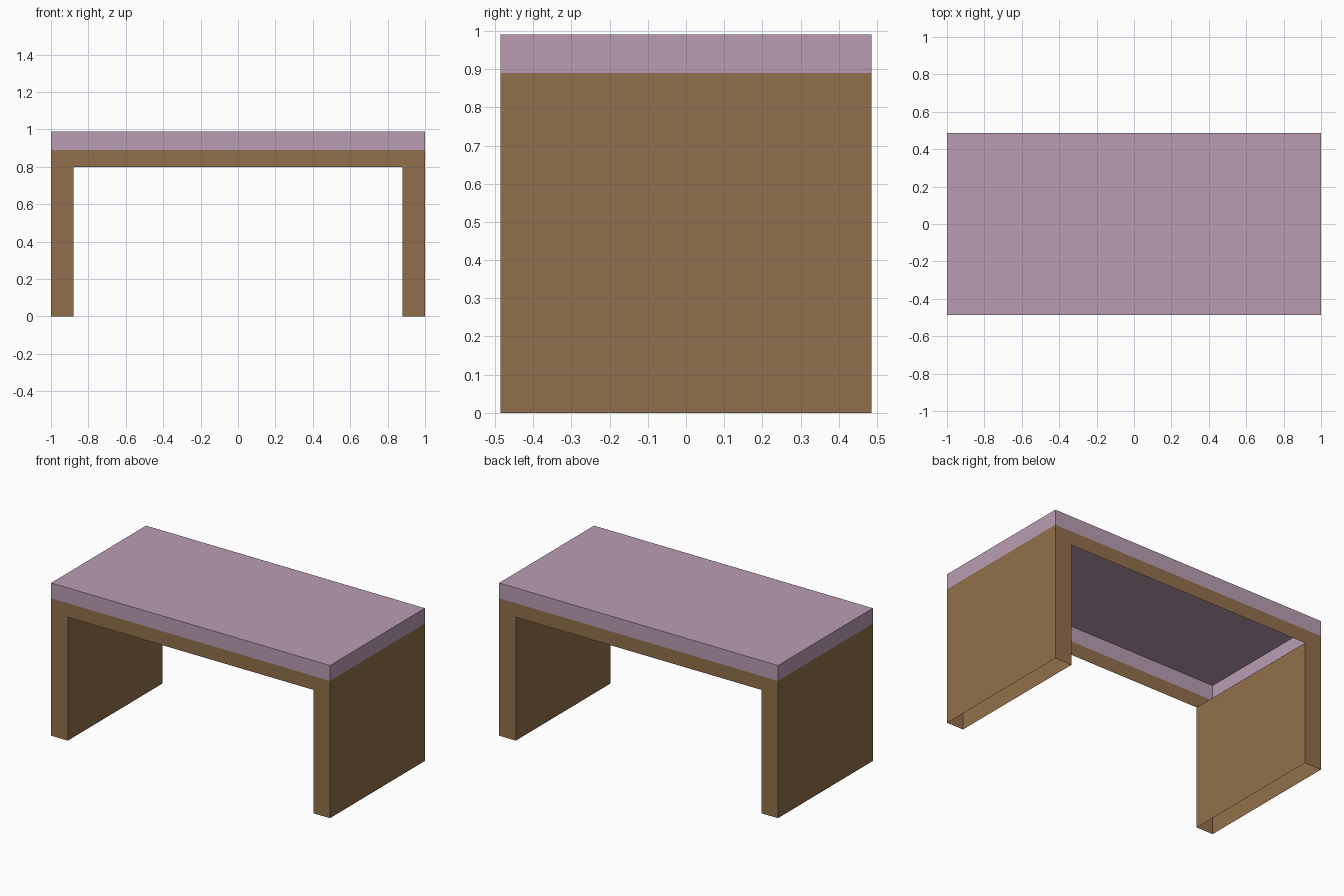
import bpy, bmesh

if "Cube" in bpy.data.objects:
    bpy.data.objects.remove(bpy.data.objects["Cube"])

HALF_X, HALF_Y = 1.0, 0.486      # outer half sizes
LEG_X = 0.88                     # inner side of each leg
APRON_Z, BAND_Z, TOP_Z = 0.80, 0.89, 0.99


def material(name, color):
    m = bpy.data.materials.new(name)
    m.diffuse_color = (*color, 1.0)
    m.use_nodes = True
    m.node_tree.nodes["Principled BSDF"].inputs["Base Color"].default_value = m.diffuse_color
    return m


def open_shell(name, profile, mat, is_open):
    """Extrude an x-z profile through y, then remove the open sides."""
    bm = bmesh.new()
    face = bm.faces.new([bm.verts.new((x, -HALF_Y, z)) for x, z in profile])
    ext = bmesh.ops.extrude_face_region(bm, geom=[face], use_keep_orig=True)
    moved = [g for g in ext["geom"] if isinstance(g, bmesh.types.BMVert)]
    bmesh.ops.translate(bm, verts=moved, vec=(0, 2 * HALF_Y, 0))
    bmesh.ops.recalc_face_normals(bm, faces=bm.faces[:])
    bm.normal_update()
    bmesh.ops.delete(bm, geom=[f for f in bm.faces if is_open(f.normal)],
                     context='FACES')
    mesh = bpy.data.meshes.new(name)
    bm.to_mesh(mesh)
    bm.free()
    mesh.materials.append(mat)
    obj = bpy.data.objects.new(name, mesh)
    bpy.context.collection.objects.link(obj)
    return obj


wood = material("brown wood", (0.283, 0.159, 0.069))
mauve = material("mauve top", (0.491, 0.337, 0.451))

# Legs and apron: hollow arch, open above and below
right_half = [(HALF_X, BAND_Z), (HALF_X, 0), (LEG_X, 0), (LEG_X, APRON_Z)]
arch = right_half + [(-x, z) for x, z in reversed(right_half)]
open_shell("leg_frame", arch, wood, lambda n: abs(n.z) > 0.5)

# Table top: hollow slab, open underneath
slab = [(-HALF_X, BAND_Z), (HALF_X, BAND_Z), (HALF_X, TOP_Z), (-HALF_X, TOP_Z)]
open_shell("table_top", slab, mauve, lambda n: n.z < -0.5)
